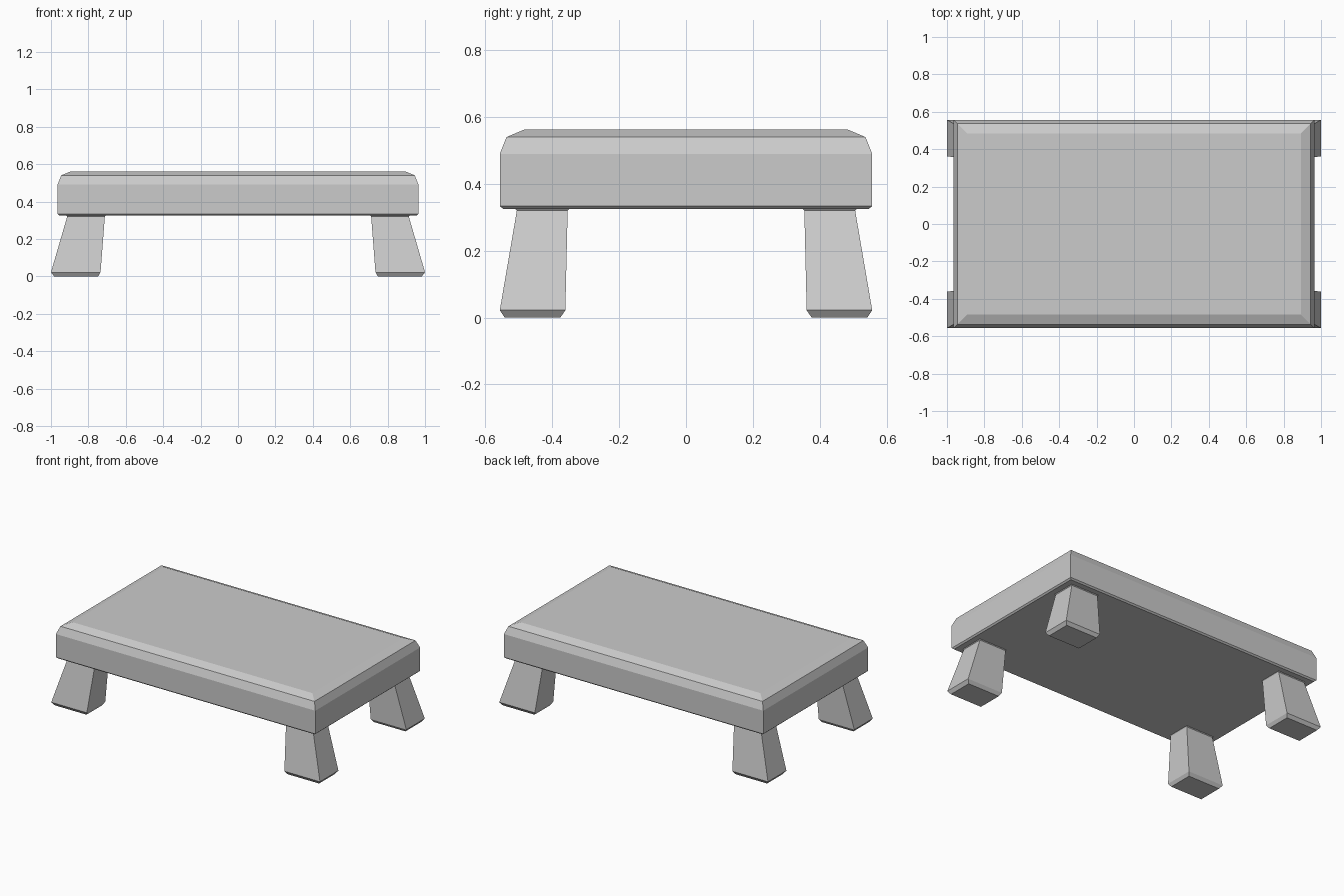
import bpy
import bmesh

cube = bpy.data.objects.get("Cube")
if cube:
    bpy.data.objects.remove(cube, do_unlink=True)

# One plain grey for the whole table
grey = bpy.data.materials.new("stone_grey")
grey.use_nodes = True
grey.diffuse_color = (0.6, 0.6, 0.6, 1)
grey.node_tree.nodes["Principled BSDF"].inputs["Base Color"].default_value = (0.6, 0.6, 0.6, 1)


def loft(name, sections):
    """Stack rectangles (x0, x1, y0, y1, z) from bottom to top into a closed solid."""
    bm = bmesh.new()
    rings = [[bm.verts.new(p) for p in ((x0, y0, z), (x1, y0, z), (x1, y1, z), (x0, y1, z))]
             for x0, x1, y0, y1, z in sections]
    for low, high in zip(rings, rings[1:]):
        for i in range(4):
            j = (i + 1) % 4
            bm.faces.new((low[i], low[j], high[j], high[i]))
    bm.faces.new(rings[0][::-1])
    bm.faces.new(rings[-1])
    bmesh.ops.recalc_face_normals(bm, faces=bm.faces)
    mesh = bpy.data.meshes.new(name)
    bm.to_mesh(mesh)
    bm.free()
    mesh.materials.append(grey)
    obj = bpy.data.objects.new(name, mesh)
    bpy.context.collection.objects.link(obj)
    return obj


# Thick top with a small lower bevel and a two-step upper bevel
top_profile = [(0.955, 0.547, 0.325), (0.965, 0.557, 0.334), (0.965, 0.557, 0.49),
               (0.945, 0.537, 0.54), (0.893, 0.485, 0.562)]
loft("table_top", [(-x, x, -y, y, z) for x, y, z in top_profile])

# Splayed, tapering legs with bevelled feet: inner x, outer x, inner y, outer y, z
leg_profile = [(0.748, 0.983, 0.376, 0.542, 0.0), (0.735, 1.0, 0.361, 0.557, 0.022),
               (0.712, 0.913, 0.354, 0.506, 0.32), (0.705, 0.921, 0.346, 0.514, 0.33)]
for side, sx in (("left", 1), ("right", -1)):
    for end, sy in (("front", -1), ("back", 1)):
        loft(f"{end}_{side}_leg",
             [(sx * xi, sx * xo, sy * yi, sy * yo, z) for xi, xo, yi, yo, z in leg_profile])
